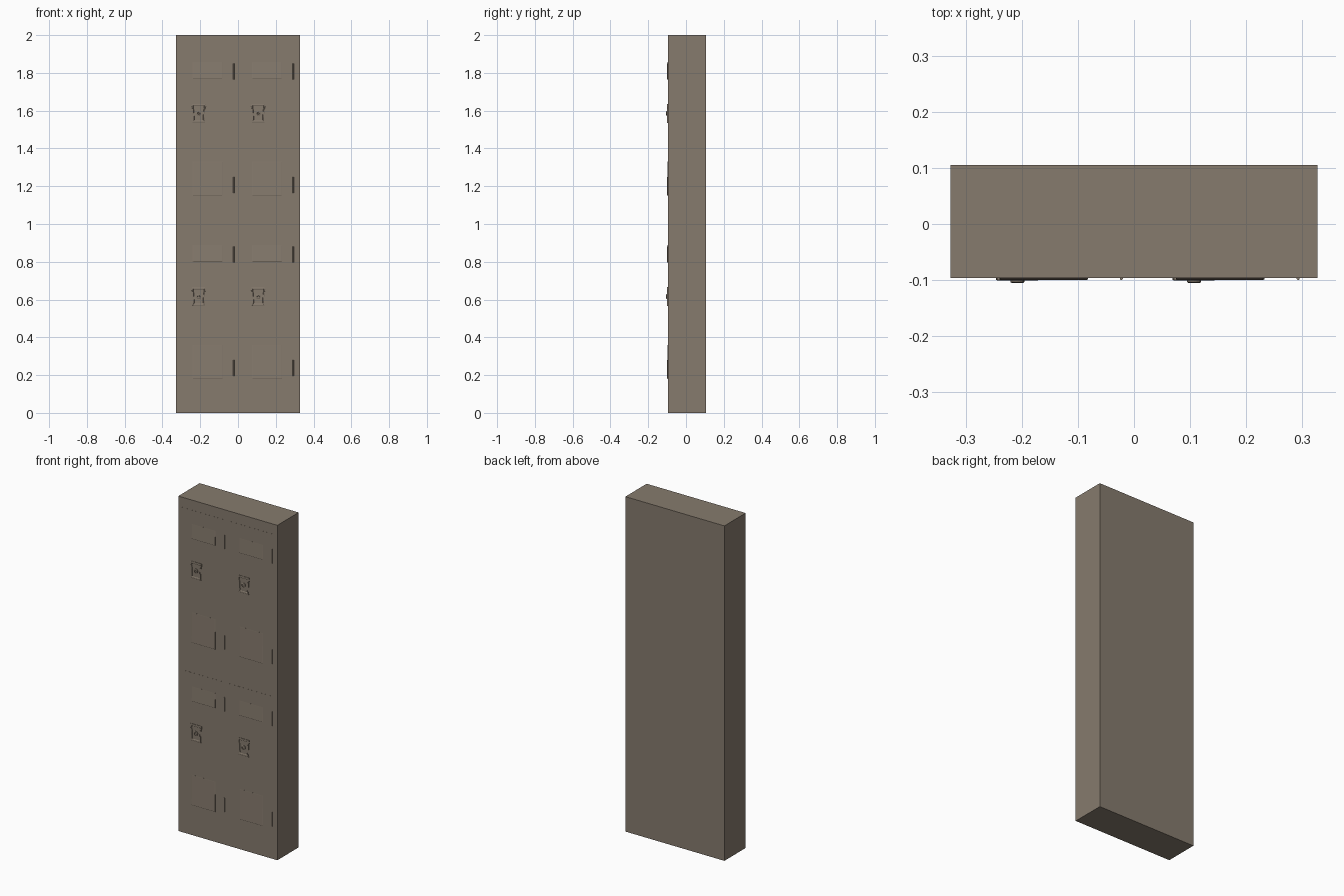
import bpy, bmesh, math

if "Cube" in bpy.data.objects:
    bpy.data.objects.remove(bpy.data.objects["Cube"])

mat = bpy.data.materials.new("taupe paint")
mat.diffuse_color = (0.24, 0.198, 0.155, 1)
mat.use_nodes = True
mat.node_tree.nodes["Principled BSDF"].inputs["Base Color"].default_value = mat.diffuse_color

FRONT = -0.096          # front plane of the carcass
DOOR = FRONT - 0.0006   # front plane of the doors


def finish(name, bm):
    bmesh.ops.recalc_face_normals(bm, faces=bm.faces)
    me = bpy.data.meshes.new(name)
    bm.to_mesh(me)
    bm.free()
    me.materials.append(mat)
    ob = bpy.data.objects.new(name, me)
    bpy.context.collection.objects.link(ob)
    return ob


def loft(name, rings):
    """Closed solid through a list of rings of (x, y, z) points."""
    bm = bmesh.new()
    vs = [[bm.verts.new(p) for p in r] for r in rings]
    n = len(vs[0])
    for a, b in zip(vs, vs[1:]):
        for i in range(n):
            bm.faces.new((a[i], a[(i + 1) % n], b[(i + 1) % n], b[i]))
    bm.faces.new(vs[0])
    bm.faces.new(vs[-1])
    return finish(name, bm)


def rect(x0, x1, z0, z1, yb, yt):
    return [(x0, yb, z0), (x1, yb, z0), (x1, yt, z1), (x0, yt, z1)]


def box(name, x0, x1, y0, y1, z0, z1):
    return loft(name, [rect(x0, x1, z0, z1, y1, y1), rect(x0, x1, z0, z1, y0, y0)])


def louver(name, x0, x1, z0, z1):
    # pressed panel: proud at the bottom, flush with the door at the top
    loft(name, [rect(x0, x1, z0, z1, FRONT + 0.002, FRONT + 0.002),
                rect(x0, x1, z0, z1, DOOR - 0.002, DOOR - 0.0002),
                rect(x0 + .004, x1 - .004, z0 + .003, z1 - .004, -0.1, DOOR - 0.0004)])


def shield(cx, cz, s, y):
    # handle outline: wide shoulders tapering to a narrower foot
    pts = [(-.034, -.05), (.034, -.05), (.030, -.043), (.033, .022),
           (.038, .036), (.036, .05), (-.036, .05), (-.038, .036),
           (-.033, .022), (-.030, -.043)]
    return [(cx + px * s, y, cz + pz * s) for px, pz in pts]


def circle(cx, cz, r, y, n=16):
    return [(cx + r * math.cos(2 * math.pi * i / n), y,
             cz + r * math.sin(2 * math.pi * i / n)) for i in range(n)]


# carcass
box("locker_body", -0.327, 0.327, FRONT, 0.105, 0, 2)

for col, dx in (("left", 0), ("right", 0.315)):
    for row, dz in (("lower", 0), ("upper", 0.97)):
        tag = f"{row}_{col}"
        # door skin
        box(f"door_{tag}", -0.305 + dx, -0.012 + dx, DOOR, FRONT + 0.002,
            0.06 + dz, 0.97 + dz)
        # pressed vent panels
        louver(f"top_vent_{tag}", -0.24 + dx, -0.082 + dx, 0.80 + dz, 0.888 + dz)
        louver(f"bottom_vent_{tag}", -0.24 + dx, -0.082 + dx, 0.18 + dz, 0.36 + dz)
        # hinges
        for hn, z in (("top", 0.795), ("bottom", 0.195)):
            h = [circle(-0.0225 + dx, 0, 0.003, 0, 8)]
            rings = [[(x, FRONT - 0.001 + b, zz + dz) for x, _, b in h[0]]
                     for zz in (z, z + 0.085)]
            loft(f"{hn}_hinge_{tag}", rings)
        # handle plate with a recessed cup
        cx, cz = -0.208 + dx, 0.616 + dz
        loft(f"handle_{tag}", [shield(cx, cz, 1, FRONT + 0.002),
                               shield(cx, cz, 1, -0.0995),
                               shield(cx, cz, 0.95, -0.1005),
                               shield(cx, cz, 0.82, -0.1005),
                               shield(cx, cz, 0.76, -0.0985)])
        # lock knob
        loft(f"lock_{tag}", [circle(cx, cz, 0.0125, -0.097),
                             circle(cx, cz, 0.0125, -0.1035),
                             circle(cx, cz, 0.0105, -0.1048),
                             circle(cx, cz, 0.006, -0.1048),
                             circle(cx, cz, 0.005, -0.1035)])
